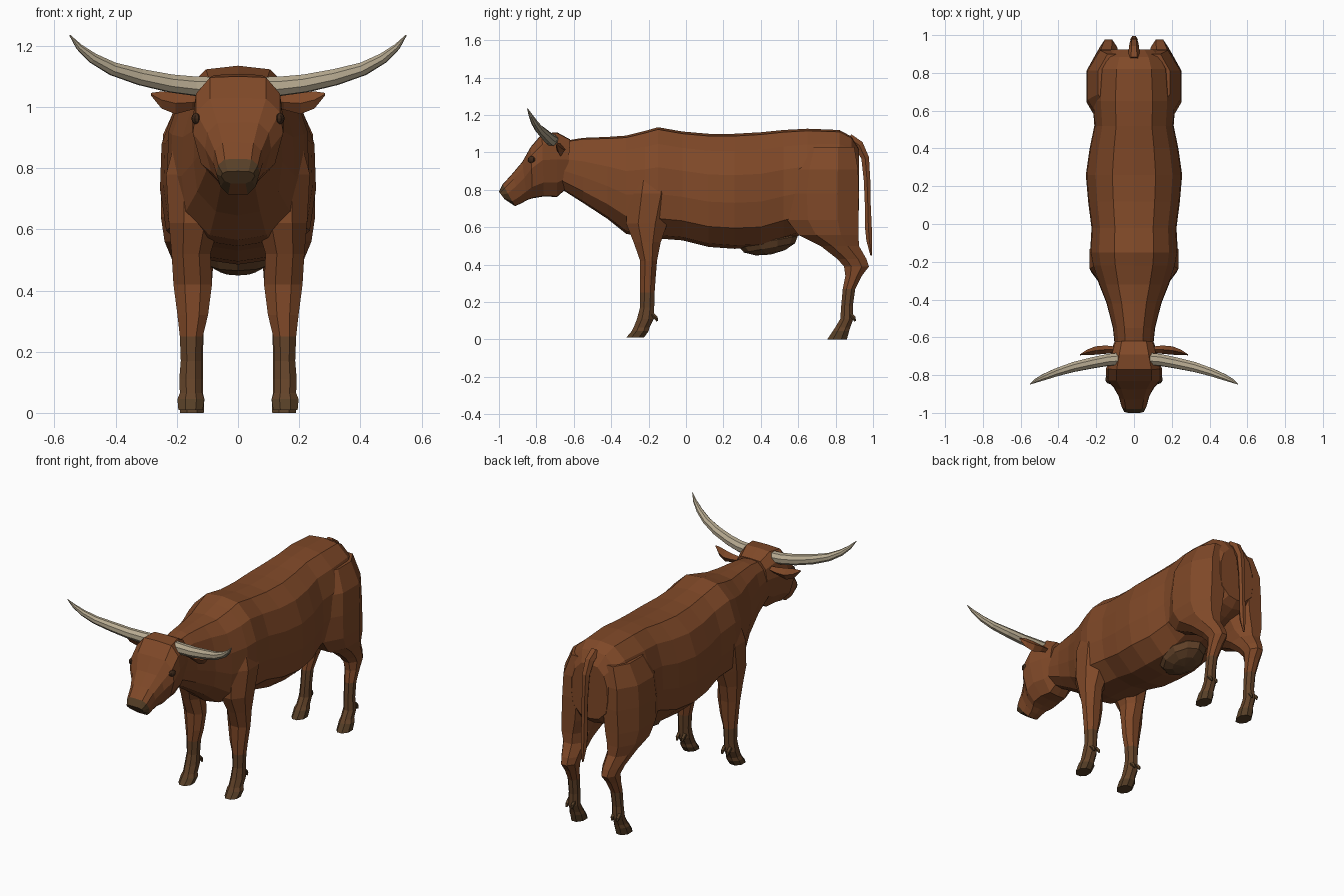
import bpy, bmesh, math
from mathutils import Vector


def mat(name, rgb):
    m = bpy.data.materials.new(name)
    m.diffuse_color = (*rgb, 1)
    return m


coat = mat("russet coat", (0.215, 0.066, 0.021))
shank = mat("dull brown shank", (0.125, 0.056, 0.022))
hide = mat("dark muzzle hide", (0.095, 0.05, 0.02))
bone = mat("horn ivory", (0.47, 0.40, 0.28))
dark = mat("dark eye", (0.05, 0.022, 0.01))


def loft(name, rings, mats, rule=None):
    """Skin closed rings of points, cap both ends; rule(face centre) picks a material."""
    bm = bmesh.new()
    vs = [[bm.verts.new(p) for p in r] for r in rings]
    for a, b in zip(vs, vs[1:]):
        n = len(a)
        for i in range(n):
            bm.faces.new((a[i], a[(i + 1) % n], b[(i + 1) % n], b[i]))
    bm.faces.new(vs[0])
    bm.faces.new(vs[-1])
    bmesh.ops.recalc_face_normals(bm, faces=bm.faces)
    if rule:
        for f in bm.faces:
            f.material_index = rule(f.calc_center_median())
    me = bpy.data.meshes.new(name)
    bm.to_mesh(me)
    bm.free()
    for m in mats:
        me.materials.append(m)
    ob = bpy.data.objects.new(name, me)
    bpy.context.collection.objects.link(ob)
    return ob


def section(top, bot, w, prof):
    """Symmetric ring spanned between a top and a bottom point in the side view."""
    pts = prof + [(-x, z) for x, z in prof[-2:0:-1]]
    t, b = Vector((0, *top)), Vector((0, *bot))
    return [b.lerp(t, z) + Vector((x * w, 0, 0)) for x, z in pts]


def slice_ring(s, z, y0, y1, x0, x1):
    """Horizontal octagon filling the given y and x ranges on side s."""
    k = 0.5 / math.cos(math.pi / 8)
    return [(s * ((x0 + x1) / 2 + (x1 - x0) * k * math.cos(a)),
             (y0 + y1) / 2 + (y1 - y0) * k * math.sin(a), z)
            for a in [math.pi / 8 + i * math.pi / 4 for i in range(8)]]


def tube(name, path, n, mats):
    """Tube along (x, y, z, radius) points."""
    pts = [Vector(p[:3]) for p in path]
    rings = []
    for i, p in enumerate(pts):
        d = (pts[min(i + 1, len(pts) - 1)] - pts[max(i - 1, 0)]).normalized()
        u = d.cross(Vector((0, 1, 0.3))).normalized()
        v = d.cross(u)
        rings.append([p + path[i][3] * (math.cos(a) * u + math.sin(a) * v)
                      for a in [2 * math.pi * k / n for k in range(n)]])
    return loft(name, rings, mats)


# Body and neck: (y, top, bottom, half width)
body_prof = [(0, 1), (0.45, 0.98), (0.8, 0.85), (0.98, 0.64), (1, 0.4),
             (0.92, 0.18), (0.5, 0.03), (0, 0)]
body = [(-0.66, 1.06, 0.80, 0.10), (-0.55, 1.078, 0.73, 0.112), (-0.42, 1.083, 0.645, 0.145),
        (-0.32, 1.09, 0.565, 0.185), (-0.22, 1.115, 0.545, 0.22), (-0.15, 1.135, 0.54, 0.232),
        (-0.02, 1.112, 0.53, 0.225), (0.12, 1.10, 0.495, 0.243), (0.26, 1.10, 0.485, 0.255),
        (0.4, 1.108, 0.49, 0.235), (0.52, 1.12, 0.53, 0.21), (0.65, 1.127, 0.57, 0.22),
        (0.82, 1.12, 0.62, 0.205), (0.885, 1.085, 0.65, 0.17), (0.925, 1.02, 0.69, 0.12)]
loft("body", [section((y, t), (y, b), w, body_prof) for y, t, b, w in body], [coat])

# Head: (top y, top z, bottom y, bottom z, half width), dark muzzle at the tip
head_prof = [(0, 1), (0.62, 0.99), (0.93, 0.83), (1, 0.58), (0.82, 0.22), (0.45, 0.01), (0, 0)]
head = [(-0.62, 1.07, -0.635, 0.81, 0.105), (-0.69, 1.108, -0.69, 0.762, 0.125),
        (-0.77, 1.10, -0.76, 0.765, 0.148), (-0.83, 1.03, -0.82, 0.755, 0.148),
        (-0.875, 0.95, -0.85, 0.745, 0.108), (-0.93, 0.885, -0.88, 0.728, 0.082),
        (-0.98, 0.83, -0.915, 0.713, 0.07), (-1.0, 0.79, -0.97, 0.75, 0.055)]
loft("head", [section(h[:2], h[2:4], h[4], head_prof) for h in head], [coat, hide],
     lambda c: int(c.y < -0.945 and c.z < 0.82))

# Limbs: slices (z, y0, y1, x0, x1) from hoof to shoulder or hip
front = [(0.01, -0.32, -0.225, 0.115, 0.195), (0.045, -0.29, -0.2, 0.11, 0.198),
         (0.065, -0.28, -0.195, 0.117, 0.19), (0.11, -0.262, -0.172, 0.117, 0.192),
         (0.17, -0.246, -0.17, 0.12, 0.187), (0.25, -0.245, -0.168, 0.115, 0.19),
         (0.32, -0.245, -0.163, 0.098, 0.198), (0.42, -0.245, -0.155, 0.085, 0.211),
         (0.52, -0.28, -0.135, 0.09, 0.217), (0.62, -0.32, -0.1, 0.06, 0.226),
         (0.78, -0.31, -0.06, 0.03, 0.235), (0.95, -0.27, -0.08, 0.03, 0.19)]
hind = [(0, 0.755, 0.86, 0.112, 0.19), (0.045, 0.785, 0.872, 0.11, 0.19),
        (0.065, 0.798, 0.878, 0.115, 0.182), (0.11, 0.825, 0.895, 0.115, 0.182),
        (0.18, 0.83, 0.892, 0.115, 0.175), (0.27, 0.838, 0.905, 0.112, 0.175),
        (0.34, 0.852, 0.94, 0.1, 0.178), (0.39, 0.845, 0.978, 0.09, 0.18),
        (0.43, 0.81, 0.965, 0.085, 0.19), (0.5, 0.72, 0.925, 0.08, 0.215),
        (0.56, 0.6, 0.922, 0.065, 0.24), (0.64, 0.54, 0.922, 0.04, 0.252),
        (0.78, 0.53, 0.924, 0.02, 0.252), (0.91, 0.55, 0.92, 0.02, 0.245),
        (1.03, 0.6, 0.9, 0.02, 0.19)]

for s, side in ((-1, "right"), (1, "left")):
    for part, slices, dy in (("front", front, -0.17), ("hind", hind, 0.888)):
        loft(f"{part}_leg_{side}", [slice_ring(s, *r) for r in slices], [coat, shank, hide],
             lambda c: 2 if c.z < 0.05 else 1 if c.z < 0.24 else 0)
        # Dewclaws behind each fetlock
        for dx in (-0.018, 0.018):
            tube(f"{part}_dewclaw_{side}", [(s * 0.152 + dx, dy - 0.012, 0.135, 0.013),
                                            (s * 0.152 + dx, dy + 0.01, 0.115, 0.011),
                                            (s * 0.152 + dx, dy + 0.016, 0.098, 0.005)], 5, [hide])

    # Horns
    horn = [(0.08, -0.715, 1.066, 0.034), (0.14, -0.72, 1.068, 0.033), (0.22, -0.735, 1.077, 0.031),
            (0.32, -0.757, 1.098, 0.028), (0.41, -0.785, 1.125, 0.023), (0.475, -0.81, 1.16, 0.018),
            (0.52, -0.83, 1.197, 0.011), (0.55, -0.848, 1.235, 0.002)]
    tube(f"horn_{side}", [(s * x, y, z, r) for x, y, z, r in horn], 8, [bone])

    # Ears: leaf-shaped, (x, y, z, half height, half depth)
    ear = [(0.1, -0.665, 1.02, 0.015, 0.016), (0.15, -0.665, 1.015, 0.024, 0.022),
           (0.205, -0.67, 1.012, 0.035, 0.022), (0.25, -0.68, 1.023, 0.028, 0.014),
           (0.285, -0.692, 1.042, 0.004, 0.003)]
    loft(f"ear_{side}", [[(s * x, y, z + h), (s * x, y - d, z), (s * x, y, z - h), (s * x, y + d, z)]
                         for x, y, z, h, d in ear], [coat])

    # Eyes
    bpy.ops.mesh.primitive_uv_sphere_add(segments=8, ring_count=6, radius=1,
                                         location=(s * 0.137, -0.826, 0.962))
    eye = bpy.context.object
    eye.name = f"eye_{side}"
    eye.scale = (0.014, 0.022, 0.019)
    eye.rotation_euler = (0, 0, s * -0.4)
    eye.data.materials.append(dark)

# Tail
tail = [(0, 0.87, 1.075, 0.03), (0, 0.925, 1.04, 0.028), (0, 0.958, 0.97, 0.024),
        (0, 0.968, 0.85, 0.02), (0, 0.972, 0.72, 0.018), (0, 0.975, 0.6, 0.021),
        (0, 0.98, 0.53, 0.018), (0, 0.99, 0.45, 0.005)]
tube("tail", tail, 6, [coat])

# Udder
bpy.ops.mesh.primitive_uv_sphere_add(segments=10, ring_count=6, radius=1, location=(0, 0.44, 0.525))
udder = bpy.context.object
udder.name = "udder"
udder.scale = (0.12, 0.16, 0.072)
udder.rotation_euler = (0.18, 0, 0)
udder.data.materials.append(shank)
